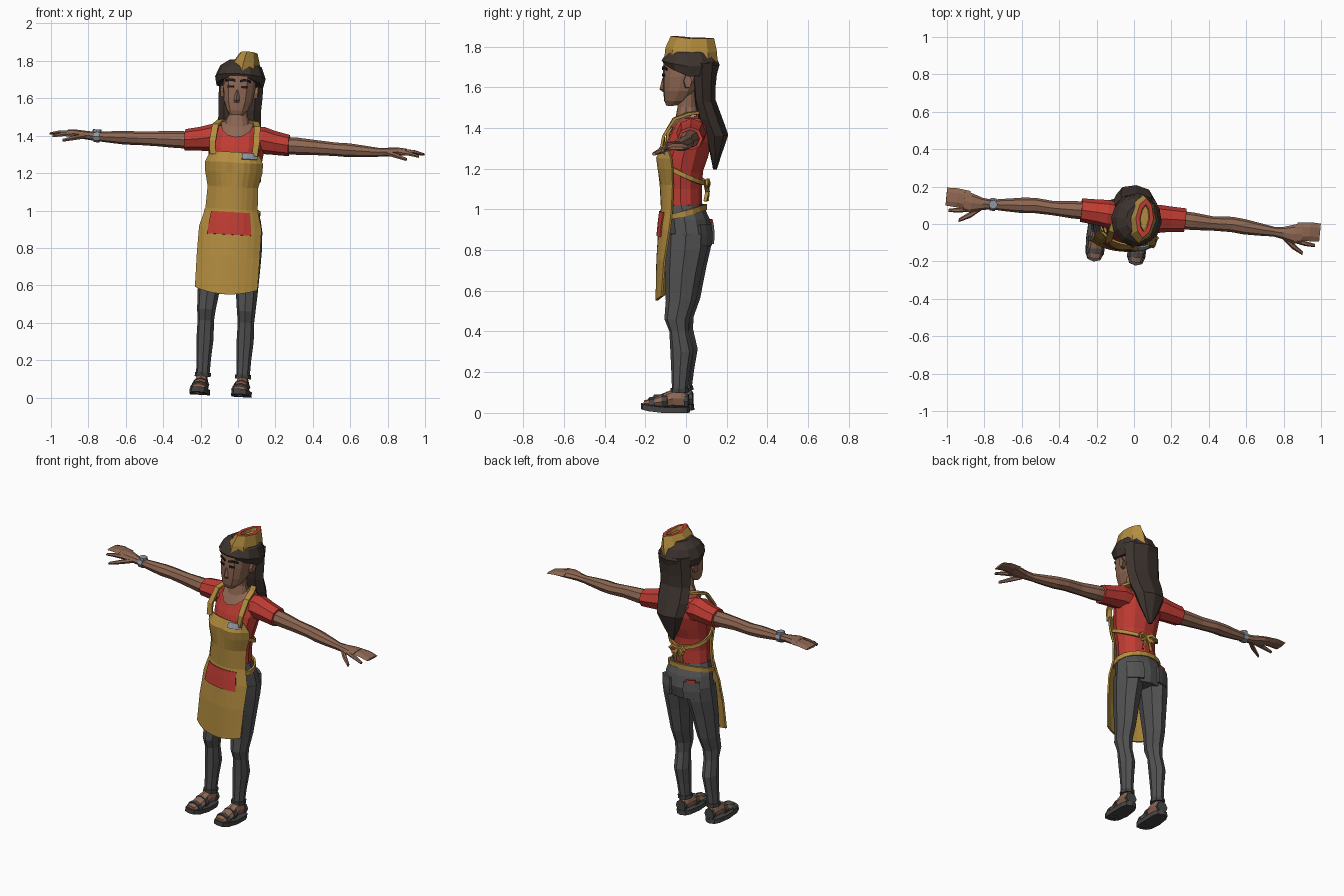
import bpy, bmesh, math
from mathutils import Matrix, Vector

# Whole figure leans and turns slightly
POSE = (Matrix.Translation((-0.085, 0, 0.008)) @ Matrix.Rotation(math.radians(-5.5), 4, 'Z')
        @ Matrix.Rotation(math.radians(3.2), 4, 'Y'))


def material(name, r, g, b):
    m = bpy.data.materials.new(name)
    m.diffuse_color = (r, g, b, 1)
    return m


GOLD = material("gold_cloth", 0.45, 0.265, 0.05)
RED = material("red_cloth", 0.52, 0.045, 0.033)
SKIN = material("skin", 0.27, 0.135, 0.085)
PANTS = material("grey_trousers", 0.085, 0.085, 0.085)
HAIR = material("dark_brown_hair", 0.046, 0.033, 0.027)
SANDAL = material("sandal_grey", 0.06, 0.058, 0.06)
METAL = material("pale_metal", 0.28, 0.31, 0.37)
DARK = material("brow_black", 0.014, 0.011, 0.01)


def mesh(name, verts, faces, mats, ids=None, thick=0):
    me = bpy.data.meshes.new(name)
    me.from_pydata([tuple(v) for v in verts], [], faces)
    for m in mats:
        me.materials.append(m)
    if ids:
        me.polygons.foreach_set("material_index", ids)
    bm = bmesh.new()
    bm.from_mesh(me)
    bmesh.ops.recalc_face_normals(bm, faces=bm.faces)
    bm.to_mesh(me)
    bm.free()
    ob = bpy.data.objects.new(name, me)
    bpy.context.collection.objects.link(ob)
    ob.matrix_world = POSE
    if thick:
        mod = ob.modifiers.new("thickness", 'SOLIDIFY')
        mod.thickness = thick
        mod.offset = 0
    return ob


def ring(ax, pos, u0, v0, ru, rv, n=8, p=2.0, dz=0.0):
    """Superellipse section across an axis; dz lifts the front of level rings."""
    pts = []
    for i in range(n):
        a = 2 * math.pi * i / n
        c, s = math.cos(a), math.sin(a)
        u = u0 + ru * math.copysign(abs(c) ** (2 / p), c)
        v = v0 + rv * math.copysign(abs(s) ** (2 / p), s)
        pts.append({'z': (u, v, pos + dz * max(0, -s)), 'x': (pos, u, v), 'y': (u, pos, v)}[ax])
    return pts


def level(z, rx, yf, yb, cx=0.0, n=12, p=2.0, dz=0.0):
    return ring('z', z, cx, (yf + yb) / 2, rx, (yb - yf) / 2, n, p, dz)


def loft(name, rings, *mats, gaps=None):
    n, k = len(rings[0]), len(rings)
    faces = [(r * n + i, r * n + (i + 1) % n, (r + 1) * n + (i + 1) % n, (r + 1) * n + i)
             for r in range(k - 1) for i in range(n)]
    faces += [tuple(range(n)), tuple((k - 1) * n + i for i in range(n))]
    ids = [g for g in gaps[:-2] for _ in range(n)] + gaps[-2:] if gaps else None
    return mesh(name, [v for r in rings for v in r], faces, mats, ids)


def sheet(name, rows, mat, thick=0.008):
    c = len(rows[0])
    faces = [(r * c + i, r * c + i + 1, (r + 1) * c + i + 1, (r + 1) * c + i)
             for r in range(len(rows) - 1) for i in range(c - 1)]
    return mesh(name, [v for r in rows for v in r], faces, [mat], thick=thick)


def tape(name, pts, w, h, mat):
    """Flat four-sided strip along a path; w is level, h is the other half size."""
    pts = [Vector(p) for p in pts]
    rings = []
    for i, p in enumerate(pts):
        d = pts[min(i + 1, len(pts) - 1)] - pts[max(i - 1, 0)]
        q = d.to_track_quat('Z', 'Y')
        rings.append([p + q @ Vector((sx * w, sy * h, 0)) for sx, sy in ((1, 1), (-1, 1), (-1, -1), (1, -1))])
    return loft(name, rings, mat)


# Torso, neck and hips
loft("shirt", [level(*r) for r in (
    (1.0, .125, -.1, .085), (1.1, .122, -.105, .085), (1.18, .132, -.107, .09), (1.25, .142, -.107, .115),
    (1.33, .152, -.085, .135), (1.40, .145, -.055, .135), (1.445, .1, -.025, .11))], RED)
loft("neck", [level(1.46, .088, -.078, .085, dz=-.075), level(1.47, .065, -.045, .07, dz=-.03),
              level(1.5, .052, -.033, .062), level(1.58, .052, -.035, .06)], SKIN)
loft("hips", [level(*r) for r in (
    (1.02, .128, -.1, .088), (.95, .153, -.095, .12), (.88, .166, -.088, .135), (.81, .155, -.08, .118))], PANTS)

# Head and face
loft("head", [level(z, rx, yf, yb, p=2.5) for z, rx, yf, yb in (
    (1.505, .035, -.09, -.04), (1.53, .058, -.1, .02), (1.58, .078, -.104, .06), (1.65, .087, -.106, .1),
    (1.72, .088, -.102, .12), (1.77, .07, -.07, .11))], SKIN)
loft("nose", [ring('z', 1.64, 0, -.1, .008, .008, 4), ring('z', 1.585, 0, -.104, .016, .018, 4),
              ring('z', 1.572, 0, -.1, .012, .008, 4)], SKIN)


def face_y(x):
    return -.105 * (1 - (abs(x) / .088) ** 2.5) ** .4 - .001


for s, side in ((-1, "right"), (1, "left")):
    for part, x0, x1, z0, z1, tilt in (("eye", .02, .054, 1.65, 1.662, 0), ("brow", .012, .068, 1.68, 1.693, .006)):
        xs = [x0 + (x1 - x0) * i / 3 for i in range(4)]
        sheet(f"{side}_{part}", [[(s * x, face_y(x), z + tilt * (i in (1, 2))) for i, x in enumerate(xs)]
                                 for z in (z0, z1)], DARK, .006)
    loft(f"{side}_ear", [ring('x', s * .075, .02, 1.625, .018, .035, 6),
                         ring('x', s * .1, .028, 1.63, .02, .035, 6)], SKIN)

# Hair
loft("hair_cap", [level(1.655, .125, -.1, .16, dz=.055), level(1.705, .136, -.111, .175, dz=.022),
                  level(1.765, .112, -.085, .15), level(1.8, .06, -.04, .11)], HAIR)
loft("long_hair", [level(*r, n=8) for r in (
    (1.72, .12, .03, .168), (1.6, .118, .045, .155), (1.53, .114, .05, .155), (1.44, .116, .07, .188),
    (1.36, .1, .1, .216), (1.27, .06, .125, .185), (1.19, .012, .14, .158))], HAIR)

# Folded cap with a red rim and sunken crown
loft("cap", [level(1.708, .092, -.096, .167, .018, 8, 1.9, .03), level(1.77, .078, -.09, .165, .024, 8, 1.8, .02),
             level(1.838, .048, -.062, .152, .036, 8, 1.7, .01), level(1.838, .026, -.03, .12, .036, 8, 1.7, .01),
             level(1.82, .022, -.02, .11, .036, 8, 1.7)], GOLD, RED, gaps=[0, 0, 1, 0, 0, 0])

# Apron
APRON = ((1.305, .125, -.103, -.072, 0), (1.25, .152, -.124, -.05, .014), (1.2, .15, -.12, -.045, .012),
         (1.12, .132, -.118, -.045, 0), (1.0, .137, -.112, -.05, 0), (.9, .165, -.125, -.06, 0),
         (.75, .167, -.135, -.085, 0), (.545, .166, -.14, -.1, 0))


def apron_point(x, z, t=None, out=0.0):
    for a, b in zip(APRON, APRON[1:]):
        if z >= b[0] - 1e-6:
            break
    f = (a[0] - z) / (a[0] - b[0])
    hw, yf, ye, bump = (a[i] + (b[i] - a[i]) * f for i in range(1, 5))
    t = x / hw if t is None else t
    y = ye + (yf - ye) * (1 - abs(t) ** 2.5) - bump * math.sin(math.pi * abs(t)) - out
    return (hw * t, y, z + (.03 * t * t if z < .55 else 0))


sheet("apron", [[apron_point(0, r[0], i / 5) for i in range(-5, 6)] for r in APRON], GOLD, .01)
sheet("apron_pocket", [[apron_point(hw * i / 3, z, out=.008) for i in range(-3, 4)]
                       for z, hw in ((.985, .103), (.93, .11), (.865, .118))], RED)
sheet("name_tag", [[apron_point(.047 + .078 * i / 3, z, out=.012) for i in range(4)] for z in (1.272, 1.304)], METAL)
for s, side in ((-1, "right"), (1, "left")):
    tape(f"{side}_shoulder_strap", [(s * x, y, z) for x, y, z in (
        (.115, -.098, 1.29), (.118, -.092, 1.36), (.112, -.04, 1.445), (.095, .025, 1.468),
        (.06, .085, 1.475), (0, .105, 1.465))], .017, .007, GOLD)
    # Bow at the back
    tape(f"{side}_bow_loop", [(s * x, y, z) for x, y, z in (
        (0, .102, 1.12), (.035, .112, 1.135), (.055, .115, 1.115), (.04, .112, 1.09), (0, .104, 1.112))],
        .007, .009, GOLD)
    tape(f"{side}_bow_tail", [(0, .102, 1.12), (s * .018, .112, 1.08), (s * .03, .105, 1.035)], .009, .005, GOLD)


def wrap(name, a0, a1, rx, cy, ry, zf, zb, h):
    pts = []
    for i in range(13):
        a = math.radians(a0 + (a1 - a0) * i / 12)
        pts.append((rx * math.cos(a), cy + ry * math.sin(a), zf + (zb - zf) * max(0, math.sin(a) + .4) / 1.4))
    tape(name, pts, .006, h, GOLD)


wrap("back_tie", -25, 205, .14, -.01, .105, 1.2, 1.125, .011)
wrap("waist_tie", -30, 210, .146, -.004, .106, .965, 1.005, .014)


def hip_y(x):
    return .0225 + .1125 * math.sqrt(1 - (x / .168) ** 2)


# Limbs and everything that comes in pairs
for s, side in ((-1, "right"), (1, "left")):
    def arm_loft(name, rows, mat, n=8):
        return loft(f"{side}_{name}", [ring('x', s * x, cy, cz, ry, rz, n) for x, cy, cz, ry, rz in rows], mat)

    arm_loft("sleeve", ((.07, .045, 1.37, .07, .07), (.14, .048, 1.377, .075, .073), (.2, .052, 1.367, .068, .064),
                        (.28, .055, 1.357, .063, .057)), RED)
    arm_loft("arm", ((.2, .055, 1.357, .048, .045), (.32, .053, 1.356, .047, .046), (.43, .051, 1.354, .038, .04),
                     (.53, .056, 1.351, .041, .036), (.6, .05, 1.35, .041, .037), (.68, .044, 1.349, .034, .031),
                     (.76, .039, 1.348, .026, .024), (.81, .037, 1.352, .033, .023), (.87, .037, 1.357, .052, .022),
                     (.91, .045, 1.358, .055, .018)), SKIN)
    arm_loft("fingers", ((.88, .05, 1.358, .05, .018), (.95, .057, 1.358, .051, .014),
                         (1.005, .058, 1.35, .048, .007)), SKIN, 6)
    arm_loft("index_finger", ((.87, .005, 1.355, .015, .015), (.93, -.008, 1.35, .013, .012),
                              (.985, -.014, 1.338, .009, .008)), SKIN, 6)
    arm_loft("thumb", ((.81, .02, 1.348, .017, .016), (.865, -.025, 1.335, .018, .014),
                       (.925, -.062, 1.318, .01, .009)), SKIN, 6)

    loft(f"{side}_leg", [ring('z', z, s * cx, cy, rx, ry) for z, cx, cy, rx, ry in (
        (.88, .083, .02, .082, .105), (.8, .088, .015, .081, .103), (.7, .095, .002, .072, .092),
        (.55, .103, -.012, .058, .075), (.46, .107, -.032, .05, .062), (.4, .108, -.022, .044, .048),
        (.3, .108, -.008, .046, .057), (.2, .108, -.015, .039, .046), (.105, .108, -.02, .036, .038))], PANTS)

    loft(f"{side}_foot", [ring('y', y, s * .11, cz, rx, rz) for y, cz, rx, rz in (
        (.018, .06, .024, .035), (-.01, .07, .033, .05), (-.05, .07, .035, .045), (-.1, .056, .04, .035),
        (-.15, .048, .043, .024), (-.195, .046, .034, .014))], SKIN)
    loft(f"{side}_sole", [level(z, .052, -.212, .03, s * .112, 12, 3.2, .018) for z in (0, .028)], SANDAL)
    for label, y, top, w in (("toe", -.155, .04, .048), ("instep", -.092, .056, .046)):
        loft(f"{side}_{label}_strap", [ring('y', y + d, s * .11, top, w, .036) for d in (-.014, .014)], SANDAL)
    loft(f"{side}_ankle_strap", [level(z, .043, -.066, .026, s * .108, 8) for z in (.098, .12)], SANDAL)
    loft(f"{side}_heel_strap", [ring('y', y, s * .11, .055, .036, .035) for y in (.005, .024)], SANDAL)

    # Back trouser pockets
    sheet(f"{side}_back_pocket", [[(s * x, hip_y(x) + .004 - drop, z) for x in (.05, .08, .11, .14)]
                                  for z, drop in ((.925, .006), (.87, 0), (.82, .004))], PANTS, .016)

# Red cloth tucked in one pocket, watch on one wrist
sheet("pocket_cloth", [[(x, hip_y(x) + .002, z) for x in (-.12, -.095, -.07)] for z in (.915, .94)], RED)
loft("watch_band", [ring('x', x, .04, 1.348, .034, .031) for x in (-.768, -.738)], METAL)
loft("watch_face", [ring('z', z, -.753, .04, .024, .024) for z in (1.37, 1.386)], METAL)
